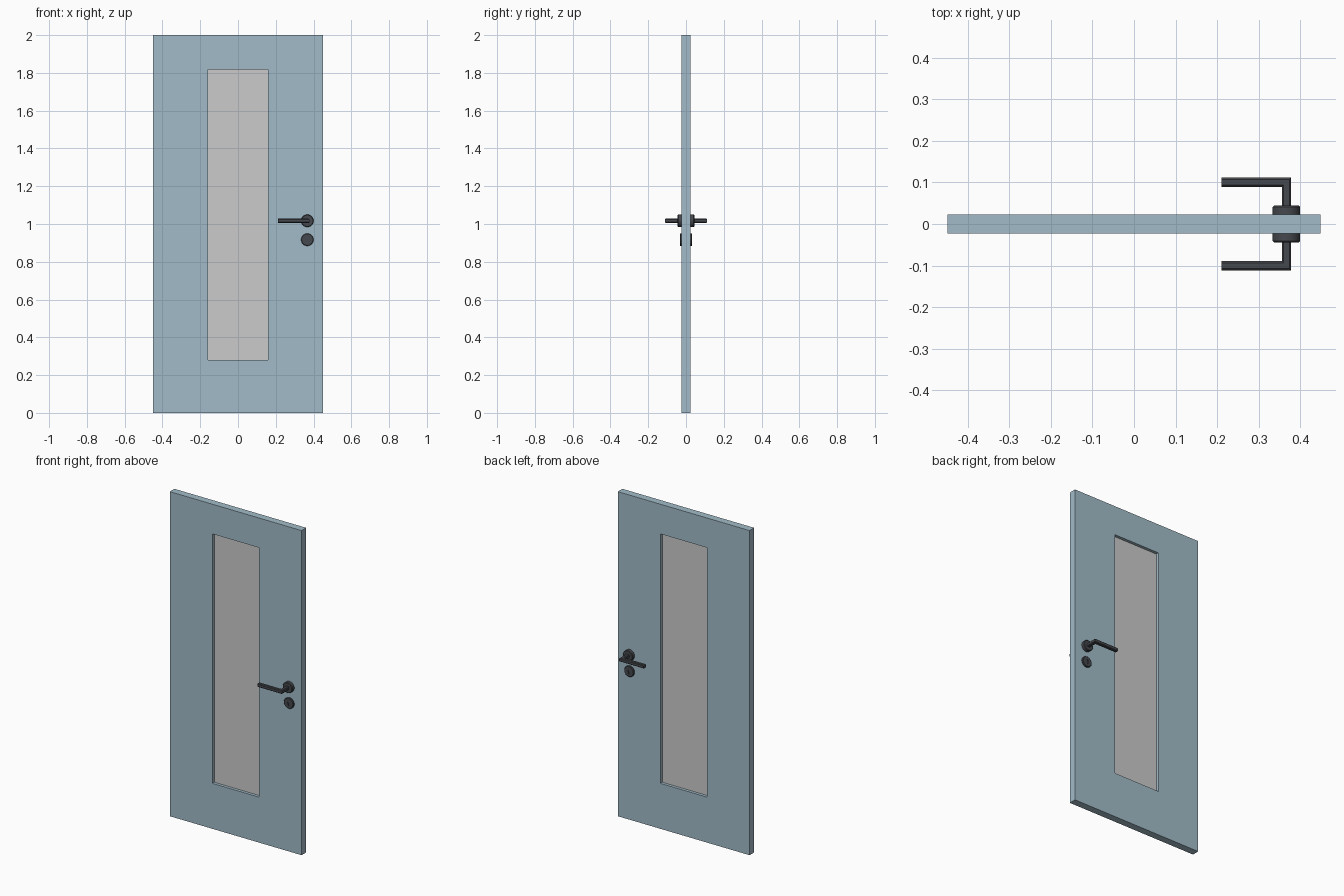
import bpy, bmesh, math
from mathutils import Matrix, Vector

if "Cube" in bpy.data.objects:
    bpy.data.objects.remove(bpy.data.objects["Cube"])


def material(name, rgb):
    m = bpy.data.materials.new(name)
    m.diffuse_color = (*rgb, 1)
    m.use_nodes = True
    m.node_tree.nodes["Principled BSDF"].inputs["Base Color"].default_value = m.diffuse_color
    return m


BLUE = material("blue_paint", (0.36, 0.50, 0.58))
DARK = material("dark_metal", (0.06, 0.065, 0.075))


def finish(name, bm, mat=None, smooth=False):
    bmesh.ops.recalc_face_normals(bm, faces=bm.faces[:])
    me = bpy.data.meshes.new(name)
    bm.to_mesh(me)
    bm.free()
    ob = bpy.data.objects.new(name, me)
    bpy.context.collection.objects.link(ob)
    if mat:
        me.materials.append(mat)
    if smooth:
        bpy.ops.object.select_all(action='DESELECT')
        ob.select_set(True)
        bpy.context.view_layer.objects.active = ob
        bpy.ops.object.shade_smooth_by_angle(angle=math.radians(35))
    return ob


def rect(x, z0, z1, y):
    return [(-x, y, z0), (x, y, z0), (x, y, z1), (-x, y, z1)]


# Door leaf: rectangular frame with an open window
T = 0.0225
bm = bmesh.new()
loops = [[bm.verts.new(p) for p in pts] for pts in (
    rect(0.449, 0, 2, -T), rect(0.159, 0.28, 1.817, -T),
    rect(0.159, 0.28, 1.817, T), rect(0.449, 0, 2, T))]
for k in range(4):
    a, b = loops[k], loops[(k + 1) % 4]
    for i in range(4):
        j = (i + 1) % 4
        bm.faces.new((a[i], a[j], b[j], b[i]))
finish("door_leaf", bm, BLUE)

# Thin glass pane in the middle of the thickness
bm = bmesh.new()
bmesh.ops.create_cube(bm, size=1, matrix=Matrix.Translation((0, 0, 1.0485))
                      @ Matrix.Diagonal((0.318, 0.008, 1.537, 1)))
finish("window_pane", bm)

HX, HZ, KZ = 0.367, 1.017, 0.917


def disc(name, z, depth, side):
    # Round plate standing on the door face, with a slightly bevelled rim
    r, c, n = 0.033, 0.003, 32
    bm = bmesh.new()
    rings = []
    for rad, d in ((r, T), (r, depth - c), (r - c, depth)):
        rings.append([bm.verts.new((HX + rad * math.cos(2 * math.pi * i / n), side * d,
                                    z + rad * math.sin(2 * math.pi * i / n)))
                      for i in range(n)])
    for a, b in zip(rings, rings[1:]):
        for i in range(n):
            j = (i + 1) % n
            bm.faces.new((a[i], a[j], b[j], b[i]))
    bm.faces.new(rings[0])
    bm.faces.new(rings[-1])
    return finish(name, bm, DARK, True)


def lever(name, side):
    # Chamfered square bar swept along an L-shaped path with a mitred corner
    h, c = 0.011, 0.004
    section = [(h, h - c), (h - c, h), (c - h, h), (-h, h - c),
               (-h, c - h), (c - h, -h), (h - c, -h), (h, c - h)]
    y = 0.1005
    path = [((HX, 0.04), (1, 0)), ((HX, y), (1, 1)), ((0.211, y), (0, 1))]
    bm = bmesh.new()
    rings = [[bm.verts.new((px + u * dx, side * (py + u * dy), HZ + v))
              for u, v in section] for (px, py), (dx, dy) in path]
    for a, b in zip(rings, rings[1:]):
        for i in range(8):
            j = (i + 1) % 8
            bm.faces.new((a[i], a[j], b[j], b[i]))
    bm.faces.new(rings[0])
    bm.faces.new(rings[-1])
    finish(name, bm, DARK)


# Keyhole cutter: round hole with a slot below, on both faces
def keyhole_cutter(side):
    r, w, n = 0.007, 0.0035, 12
    start, end = -math.pi / 3, 4 * math.pi / 3
    pts = [(r * math.cos(start + (end - start) * i / n),
            r * math.sin(start + (end - start) * i / n)) for i in range(n + 1)]
    pts += [(-w, -0.018), (w, -0.018)]
    bm = bmesh.new()
    f = bm.faces.new([bm.verts.new((HX + x, side * 0.028, KZ + 0.004 + z)) for x, z in pts])
    ext = bmesh.ops.extrude_face_region(bm, geom=[f])
    bmesh.ops.translate(bm, vec=Vector((0, side * 0.02, 0)),
                        verts=[e for e in ext["geom"] if isinstance(e, bmesh.types.BMVert)])
    ob = finish("keyhole_cutter", bm)
    ob.hide_render = True
    ob.hide_viewport = True
    return ob


# Matching hardware on the front and the back
for label, side in (("front", -1), ("back", 1)):
    disc(label + "_handle_plate", HZ, 0.044, side)
    lever(label + "_lever", side)
    plate = disc(label + "_keyhole_plate", KZ, 0.033, side)
    cut = plate.modifiers.new("keyhole", 'BOOLEAN')
    cut.object = keyhole_cutter(side)
    cut.operation = 'DIFFERENCE'
